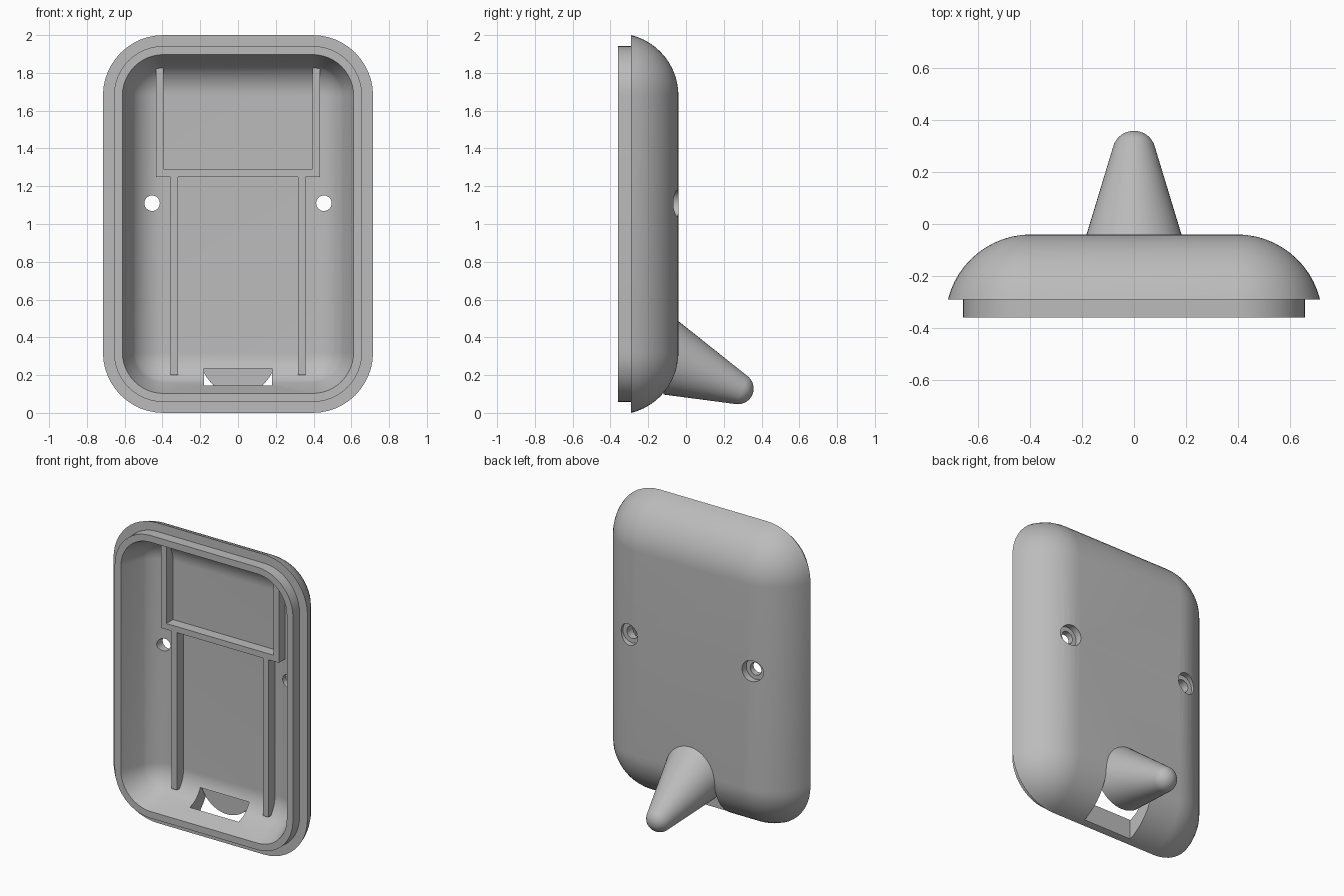
import bpy, bmesh, math
from mathutils import Vector, Matrix

if "Cube" in bpy.data.objects:
    bpy.data.objects.remove(bpy.data.objects["Cube"], do_unlink=True)

grey = bpy.data.materials.new("plain grey")
grey.use_nodes = True
grey.diffuse_color = (0.5, 0.5, 0.5, 1)
grey.node_tree.nodes["Principled BSDF"].inputs["Base Color"].default_value = (0.5, 0.5, 0.5, 1)

HX, HZ, MID = 0.395, 0.68, 1.0      # core rectangle that every section is rounded from
FLOOR, BACK, FRONT = -0.12, -0.04, -0.36
STEPS = 12


def finish(name, bm):
    bmesh.ops.recalc_face_normals(bm, faces=bm.faces[:])
    mesh = bpy.data.meshes.new(name)
    bm.to_mesh(mesh)
    bm.free()
    mesh.materials.append(grey)
    obj = bpy.data.objects.new(name, mesh)
    bpy.context.collection.objects.link(obj)
    return obj


def smooth(obj):
    bpy.ops.object.select_all(action='DESELECT')
    obj.select_set(True)
    bpy.context.view_layer.objects.active = obj
    bpy.ops.object.shade_smooth_by_angle(angle=math.radians(25))


def box(name, x, y, z):
    bm = bmesh.new()
    bmesh.ops.create_cube(bm, size=1)
    for v in bm.verts:
        v.co = [lo + (c + 0.5) * (hi - lo) for c, (lo, hi) in zip(v.co, (x, y, z))]
    return finish(name, bm)


def rod(name, x, z, radius, y0, y1):
    bm = bmesh.new()
    bmesh.ops.create_cone(bm, cap_ends=True, segments=32, radius1=radius, radius2=radius, depth=y1 - y0)
    turn = Matrix.Rotation(math.pi / 2, 4, 'X')
    bmesh.ops.transform(bm, matrix=Matrix.Translation((x, (y0 + y1) / 2, z)) @ turn, verts=bm.verts[:])
    return finish(name, bm)


def section(bm, r, y):
    """Rounded rectangle ring with corner radius r."""
    ring = []
    for q, (sx, sz) in enumerate(((1, 1), (-1, 1), (-1, -1), (1, -1))):
        for i in range(STEPS + 1):
            a = (q + i / STEPS) * math.pi / 2
            ring.append(bm.verts.new((sx * HX + r * math.cos(a), y, MID + sz * HZ + r * math.sin(a))))
    return ring


def arc(r_end, y_end, y_flat, n=12):
    """Curve from a wall point to the flat face, tangent to that face."""
    d = y_flat - y_end
    radius = (r_end ** 2 + d ** 2) / (2 * d)
    top = math.acos((radius - d) / radius)
    return [(radius * math.sin(top * (1 - i / n)), y_flat - radius + radius * math.cos(top * (1 - i / n)))
            for i in range(n + 1)]


# Shell: floor, inner wall, lip, step and rounded back
profile = list(reversed(arc(0.158, -0.205, FLOOR)))
profile += [(0.217, FRONT), (0.262, FRONT), (0.262, -0.29)]
profile += arc(0.32, -0.29, BACK)
bm = bmesh.new()
rings = [section(bm, r, y) for r, y in profile]
for a, b in zip(rings, rings[1:]):
    for i in range(len(a)):
        j = (i + 1) % len(a)
        bm.faces.new((a[i], a[j], b[j], b[i]))
for ring in (rings[0], rings[-1]):
    bm.faces.new(ring[::STEPS + 1])
bmesh.ops.remove_doubles(bm, verts=bm.verts[:], dist=1e-5)
bmesh.ops.dissolve_degenerate(bm, edges=bm.edges[:], dist=1e-5)
shell = finish("shell", bm)

# Cut the screw holes, their counterbores and the bottom slot
cutters = [box("slot_cutter", (-0.18, 0.18), (-0.25, 0.2), (-0.1, 0.235))]
for s in (-1, 1):
    cutters.append(rod("hole_cutter", s * 0.455, 1.11, 0.041, -0.3, 0.1))
    cutters.append(rod("counterbore_cutter", s * 0.455, 1.11, 0.07, -0.085, 0.11))
for c in cutters:
    c.hide_render = True
    mod = shell.modifiers.new("cut", 'BOOLEAN')
    mod.operation = 'DIFFERENCE'
    mod.solver = 'EXACT'
    mod.object = c
deps = bpy.context.evaluated_depsgraph_get()
cut_mesh = bpy.data.meshes.new_from_object(shell.evaluated_get(deps))
shell.modifiers.clear()
shell.data = cut_mesh
for c in cutters:
    bpy.data.objects.remove(c, do_unlink=True)
smooth(shell)

# Inner ribs
RIB_Y = (-0.19, -0.1)
for side, s in (("right", -1), ("left", 1)):
    box(side + "_upper_rib", sorted((s * 0.395, s * 0.435)), RIB_Y, (1.25, 1.84))
    box(side + "_lower_rib", sorted((s * 0.317, s * 0.357)), RIB_Y, (0.2, 1.25))
box("cross_rib", (-0.395, 0.395), RIB_Y, (1.25, 1.29))

# Peg: round-nosed cone leaning down, trimmed flush with the floor
half = math.radians(15.5)
tip_r, length = 0.083, 0.8
outline = [(tip_r * math.cos(half) + (length + tip_r * math.sin(half)) * math.tan(half), -length)]
for i in range(11):
    a = half + (math.pi / 2 - half) * i / 10
    outline.append((tip_r * math.cos(a), tip_r * math.sin(a)))
bm = bmesh.new()
pts = [bm.verts.new((r, 0, h)) for r, h in outline]
edges = [bm.edges.new(p) for p in zip(pts, pts[1:])]
bmesh.ops.spin(bm, geom=pts + edges, axis=(0, 0, 1), cent=(0, 0, 0), angle=2 * math.pi, steps=48)
bmesh.ops.remove_doubles(bm, verts=bm.verts[:], dist=1e-5)
axis = Vector((0, math.cos(math.radians(23)), -math.sin(math.radians(23))))
lean = Vector((0, 0, 1)).rotation_difference(axis).to_matrix().to_4x4()
bmesh.ops.transform(bm, matrix=Matrix.Translation((0, 0.275, 0.129)) @ lean, verts=bm.verts[:])
cut = bmesh.ops.bisect_plane(bm, geom=bm.verts[:] + bm.edges[:] + bm.faces[:],
                             plane_co=(0, FLOOR + 0.002, 0), plane_no=(0, -1, 0), clear_outer=True)
rim = [e for e in cut["geom_cut"] if isinstance(e, bmesh.types.BMEdge)]
bmesh.ops.holes_fill(bm, edges=rim, sides=0)
smooth(finish("peg", bm))
